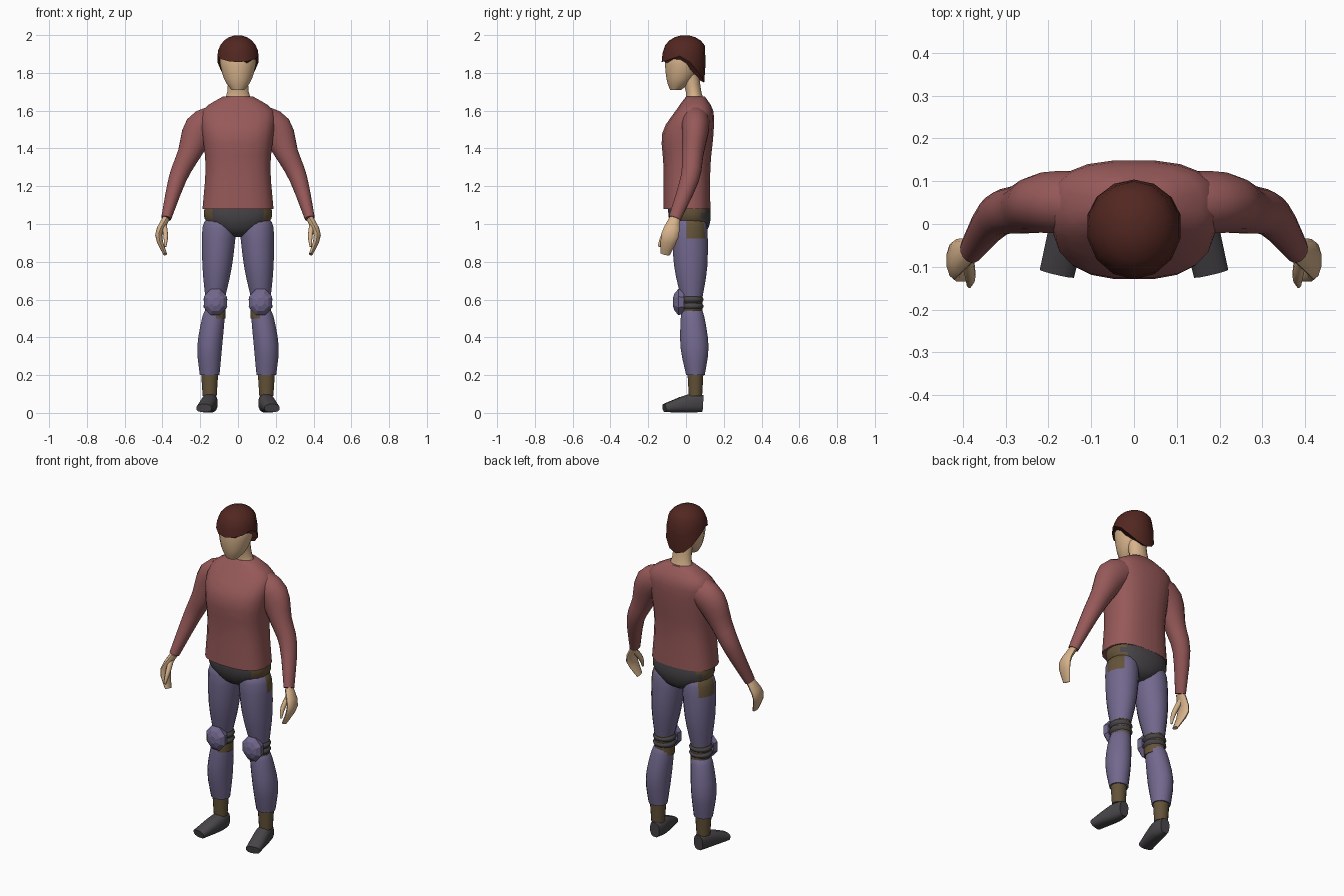
import bpy, bmesh, math
from mathutils import Vector

old_cube = bpy.data.objects.get("Cube")
if old_cube:
    bpy.data.objects.remove(old_cube, do_unlink=True)


def material(name, *color):
    mat = bpy.data.materials.new(name)
    mat.use_nodes = True
    mat.diffuse_color = (*color, 1)
    shader = next(node for node in mat.node_tree.nodes if node.type == 'BSDF_PRINCIPLED')
    shader.inputs["Base Color"].default_value = (*color, 1)
    return mat


RED = material("shirt red", .31, .1, .1)
PURPLE = material("trouser purple", .17, .14, .27)
SKIN = material("skin", .68, .45, .26)
HAIR = material("hair brown", .085, .02, .015)
BLACK = material("charcoal", .065, .06, .065)
BROWN = material("cloth brown", .125, .085, .04)

UP = Vector((0, 0, 1))
BACK = Vector((0, 1, 0))


def smooth_rings(rings, steps):
    """Fill in extra rings along a curve through the given ones."""
    keys = [Vector((*centre, width, depth)) for centre, width, depth in rings]
    padded = [keys[0], *keys, keys[-1]]
    result = []
    for before, start, end, after in zip(padded, padded[1:], padded[2:], padded[3:]):
        for step in range(steps):
            t = step / steps
            leave, arrive = (end - before) / 2, (after - start) / 2
            ease = t * t * (3 - 2 * t)
            result.append(start.lerp(end, ease) + leave * (t * (1 - t) ** 2)
                          - arrive * (t * t * (1 - t)))
    return result + [keys[-1]]


def loft(name, rings, materials, sides=16, square=2, across=None, mirror=False,
         steps=3, smooth=True, rule=None, bend=None):
    """Skin rings of (centre, half width, half depth); level unless 'across' is set."""
    bm = bmesh.new()
    rings = smooth_rings(rings, steps)
    centres = [Vector(ring[:3]) for ring in rings]
    loops = []
    for i, (centre, ring) in enumerate(zip(centres, rings)):
        side, depth = Vector((1, 0, 0)), BACK
        if across:
            ahead = (centres[min(i + 1, len(rings) - 1)] - centres[max(i - 1, 0)]).normalized()
            depth = (across - ahead * across.dot(ahead)).normalized()
            side = depth.cross(ahead)
        loop = []
        for k in range(sides):
            angle = math.tau * (k + .5) / sides
            c, s = (math.copysign(abs(f) ** (2 / square), f)
                    for f in (math.cos(angle), math.sin(angle)))
            point = centre + side * c * ring[3] + depth * s * ring[4]
            loop.append(bm.verts.new(bend(point) if bend else point))
        loops.append(loop)
    for low, high in zip(loops, loops[1:]):
        for k in range(sides):
            bm.faces.new((low[k - 1], low[k], high[k], high[k - 1]))
    bm.faces.new(loops[0])
    bm.faces.new(loops[-1])
    bmesh.ops.recalc_face_normals(bm, faces=bm.faces)
    for face in bm.faces:
        face.smooth = smooth
        if rule:
            face.material_index = int(rule(face.calc_center_median()))
    mesh = bpy.data.meshes.new(name)
    bm.to_mesh(mesh)
    bm.free()
    for mat in materials:
        mesh.materials.append(mat)
    if smooth:
        mesh.set_sharp_from_angle(angle=math.radians(50))
    part = bpy.data.objects.new(name, mesh)
    bpy.context.collection.objects.link(part)
    if mirror:
        part.modifiers.new("Mirror", 'MIRROR')


def middle(y, z, width, depth):
    """A ring on the centre line."""
    return BACK * y + UP * z, width, depth


# Joints of the left side; the right side is mirrored
shoulder = Vector((.2, .05, 1.5))
elbow = Vector((.32, .02, 1.24))
wrist = Vector((.38, -.06, 1.03))
palm = Vector((.42, -.085, .94))
fingertip = Vector((.385, -.11, .84))
hip = Vector((.1, .02, .98))
knee = Vector((.12, .03, .58))
calf = Vector((.15, .045, .35))
ankle = Vector((.15, .05, .15))
heel = Vector((.145, .09, .05))
instep = Vector((.15, .02, .05))
toe = Vector((.18, -.115, .025))

# Head and neck
loft("head", [middle(-.055, 1.71, .035, .03), middle(-.03, 1.77, .076, .075),
              middle(-.01, 1.88, .098, .1), middle(0, 1.96, .06, .06)], [SKIN])
loft("neck", [middle(.05, 1.63, .085, .055), middle(.04, 1.7, .058, .042),
              middle(.02, 1.8, .055, .05)], [SKIN])


# Hair: a dome drawn down at the nape and a little at the fringe
def comb_down(point):
    low = max(0, (1.95 - point.z) / .06)
    behind = max(0, point.y + .03) / .14
    before = max(0, -.03 - point.y) / .09
    drop = low * (.13 * behind ** 1.4 + .03 * before)
    point.z -= drop
    point.y -= drop * behind * .15
    return point


dome = [math.radians(angle) for angle in range(10, 91, 16)]
loft("hair", [middle(-.005, 1.89 + .11 * math.cos(a), .112 * math.sin(a), .124 * math.sin(a))
              for a in dome], [HAIR], sides=14, steps=1, bend=comb_down)

# Shirt body and sleeves
loft("shirt body", [middle(.005, 1.08, .19, .125), middle(.005, 1.3, .173, .125),
                    middle(.01, 1.48, .19, .137), middle(.045, 1.6, .19, .1),
                    middle(.05, 1.675, .08, .05)], [RED], sides=20, square=2.6)
loft("sleeves", [(shoulder + UP * .05 - Vector((.08, 0, 0)), .08, .075), (shoulder, .09, .072),
                 (shoulder.lerp(elbow, .5), .062, .058), (elbow, .048, .05),
                 (wrist, .027, .033)], [RED], across=BACK, mirror=True)

# Mitten hands with thumbs
loft("hands", [(wrist, .02, .028), (palm, .019, .046), (fingertip, .01, .025)],
     [SKIN], sides=10, across=BACK, mirror=True)
loft("thumbs", [(wrist.lerp(palm, .3), .015, .018), (wrist.lerp(fingertip, .5) - BACK * .035, .013, .015),
                (fingertip + UP * .04 - BACK * .033, .006, .007)],
     [SKIN], sides=8, across=BACK, mirror=True)

# Hips, with brown side panels
loft("hips", [middle(.015, 1.12, .172, .11), middle(.02, 1.03, .18, .112),
              middle(.025, .96, .11, .085), middle(.03, .93, .03, .04)],
     [BLACK, BROWN], sides=20, square=2.4,
     rule=lambda spot: abs(spot.x) > .13 and -.06 < spot.y < .09)

# Thighs, brown on the upper outside
loft("thighs", [(hip + UP * .05, .06, .07), (hip, .09, .094), (hip.lerp(knee, .5), .08, .09),
                (knee + UP * .04, .055, .06)], [PURPLE, BROWN], mirror=True,
     rule=lambda spot: spot.z > .91 and spot.x > .15 and spot.y > 0)

# Knees: cloth, double strap and faceted pad
loft("knee cloth", [(knee + UP * .08, .055, .058), (knee - UP * .08, .055, .058)],
     [BROWN], mirror=True)
for label, height in (("upper", .02), ("lower", -.015)):
    loft(label + " knee strap", [(knee + UP * (height + offset), radius, radius)
                                 for offset, radius in ((.016, .055), (0, .065), (-.016, .055))],
         [BLACK], mirror=True)
loft("knee pads", [(knee + UP * .007 - BACK * reach, size, size * 1.13)
                   for reach, size in ((.04, .06), (.07, .066), (.09, .046), (.1, .02))],
     [PURPLE], sides=8, steps=1, across=UP, smooth=False, mirror=True)

# Lower legs, ankle wraps and shoes
loft("lower legs", [(knee - UP * .03, .046, .05), (knee.lerp(calf, .3), .06, .063),
                    (calf, .067, .076), (ankle + UP * .05, .053, .05)], [PURPLE], mirror=True)
loft("ankle wraps", [(ankle + UP * .06, .046, .043), (ankle - UP * .06, .038, .036)],
     [BROWN], mirror=True)
loft("shoes", [(heel, .03, .045), (instep, .043, .05), (toe, .042, .022)],
     [BLACK], sides=12, square=2.6, across=UP, mirror=True)
